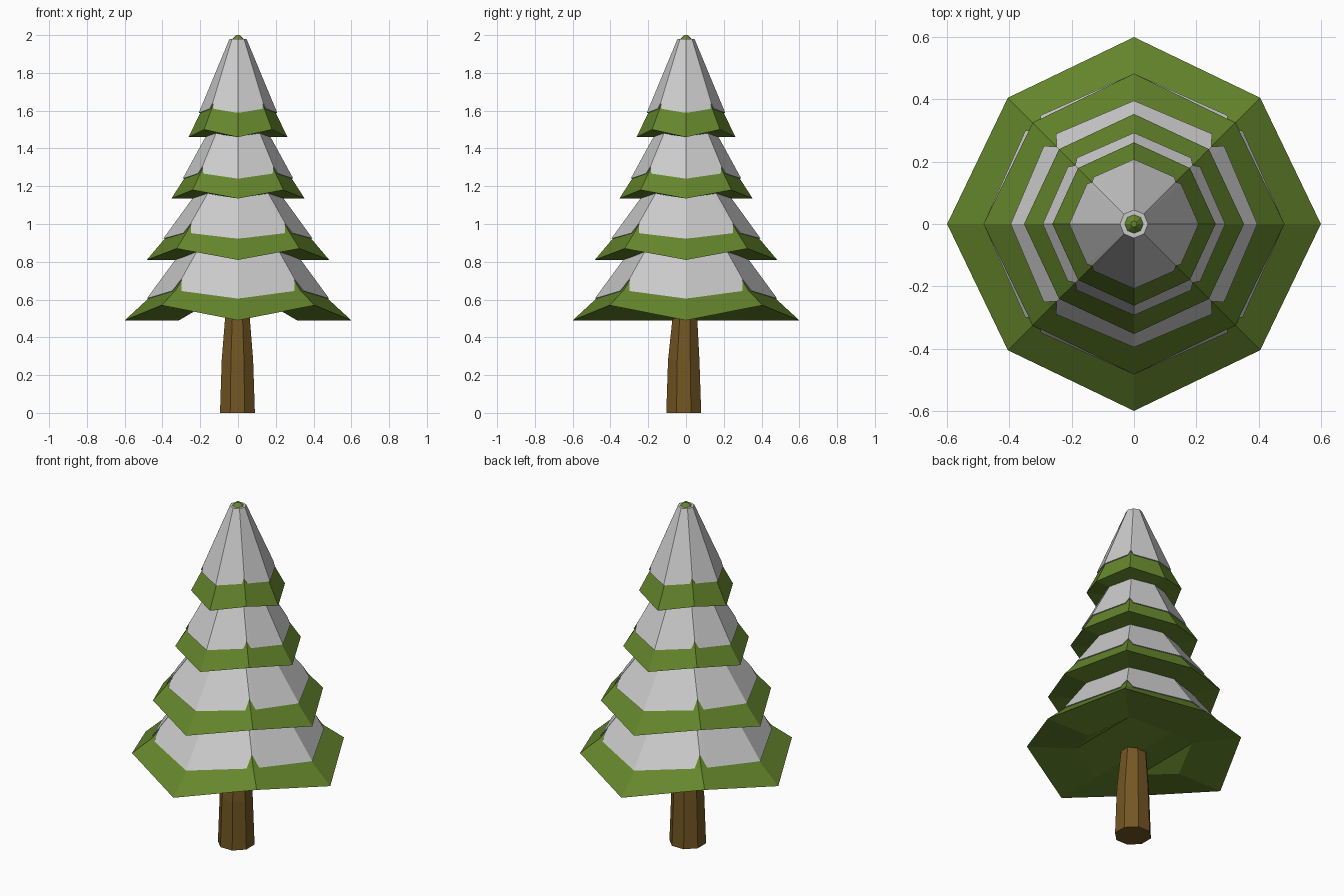
import bpy, bmesh, math
from mathutils import Vector

if "Cube" in bpy.data.objects:
    bpy.data.objects.remove(bpy.data.objects["Cube"])


def material(name, col):
    m = bpy.data.materials.new(name)
    m.diffuse_color = (*col, 1)
    m.use_nodes = True
    m.node_tree.nodes["Principled BSDF"].inputs["Base Color"].default_value = m.diffuse_color
    return m


green = material("needle_green", (0.13, 0.24, 0.025))
brown = material("bark_brown", (0.17, 0.093, 0.017))


def make(name, rings, mat=None, cap_bottom=True, cap_top=True, extra=()):
    """Loft stacked rings of points into one flat shaded object."""
    bm = bmesh.new()
    rows = [[bm.verts.new(p) for p in ring] for ring in rings]
    n = len(rows[0])
    for a, b in zip(rows, rows[1:]):
        for i in range(n):
            j = (i + 1) % n
            bm.faces.new((a[i], a[j], b[j], b[i]))
    if cap_bottom:
        bm.faces.new(rows[0][::-1])
    if cap_top:
        bm.faces.new(rows[-1])
    for f in extra:
        bm.faces.new([rows[0][i] for i in f])
    bmesh.ops.recalc_face_normals(bm, faces=bm.faces)
    me = bpy.data.meshes.new(name)
    bm.to_mesh(me)
    bm.free()
    ob = bpy.data.objects.new(name, me)
    bpy.context.collection.objects.link(ob)
    if mat:
        me.materials.append(mat)
    return ob


def polar(r, k, z):
    a = k * math.pi / 4
    return Vector((r * math.cos(a), r * math.sin(a), z))


def octagon(axis, diag):
    """Eight points, alternating low axis corners and raised diagonal corners."""
    return [polar(*((diag[0], k, diag[1]) if k % 2 else (axis[0], k, axis[1])))
            for k in range(8)]


def snow_ring(mid, top, step, grow):
    """Wavy snow edge that climbs at every diagonal corner."""
    out = []
    for k in range(8):
        j = (k + 1) % 8
        stops = ((0, 0), (0.9, 0)) if k % 2 == 0 else ((0, step), (0.1, 0))
        for f, t in stops:
            p = mid[k].lerp(top[k], t).lerp(mid[j].lerp(top[j], t), f)
            out.append(Vector((p.x * grow, p.y * grow, p.z)))
    return out


# Trunk: eight sides, tapering upward
trunk = [[polar(r, k + 0.5, z) + Vector((-0.003, -0.012 if z < 0.5 else -0.006, 0))
          for k in range(8)]
         for r, z in ((0.1, 0), (0.09, 0.28), (0.071, 0.5), (0.06, 0.75))]
make("trunk", trunk, brown)

# Tiers: bottom axis, bottom diagonal, middle axis, middle diagonal, top, snow step
tiers = [
    ((0.6, 0.49), (0.573, 0.57), (0.475, 0.605), (0.464, 0.65), (0.2, 0.98), 0.18),
    ((0.483, 0.81), (0.46, 0.87), (0.388, 0.922), (0.385, 0.955), (0.15, 1.25), 0.17),
    ((0.353, 1.135), (0.34, 1.18), (0.285, 1.24), (0.28, 1.27), (0.11, 1.56), 0.12),
    ((0.262, 1.46), (0.254, 1.5), (0.2, 1.588), (0.196, 1.612), (0.03, 1.98), 0.08),
]
under = ((7, 0, 1), (6, 7, 1, 2), (3, 4, 5), (2, 3, 5, 6))
for i, (ba, bd, ma, md, t, step) in enumerate(tiers, 1):
    last = i == len(tiers)
    inner = octagon((ba[0] * 0.52, ba[1]), (bd[0] * 0.54, bd[1] - 0.025))
    low, mid, top = octagon(ba, bd), octagon(ma, md), octagon(t, t)
    rings = [inner, low, mid, top]
    if last:
        rings.append(octagon((0.01, 2.0), (0.01, 2.0)))
    make(f"branch_tier_{i}", rings, green, cap_bottom=False, extra=under)

    # Snow blanket: thin lip, outer shell, closed into the tier at the top
    g = 1 + 0.008 / ma[0]
    lip = snow_ring(mid, top, step, 0.99)
    shell = snow_ring(mid, top, step, g)
    gt = 1.5 if last else 1 + 0.008 / t[0]
    crown = [Vector((p.x * gt, p.y * gt, p.z)) for p in snow_ring(top, top, 0, 1)]
    make(f"snow_tier_{i}", [lip, shell, crown], None, cap_bottom=False)

# Small green tip poking out of the snow
make("tip", [[polar(r, k, z) for k in range(8)]
             for r, z in ((0.022, 1.97), (0.022, 1.985), (0.008, 2.0))], green)
